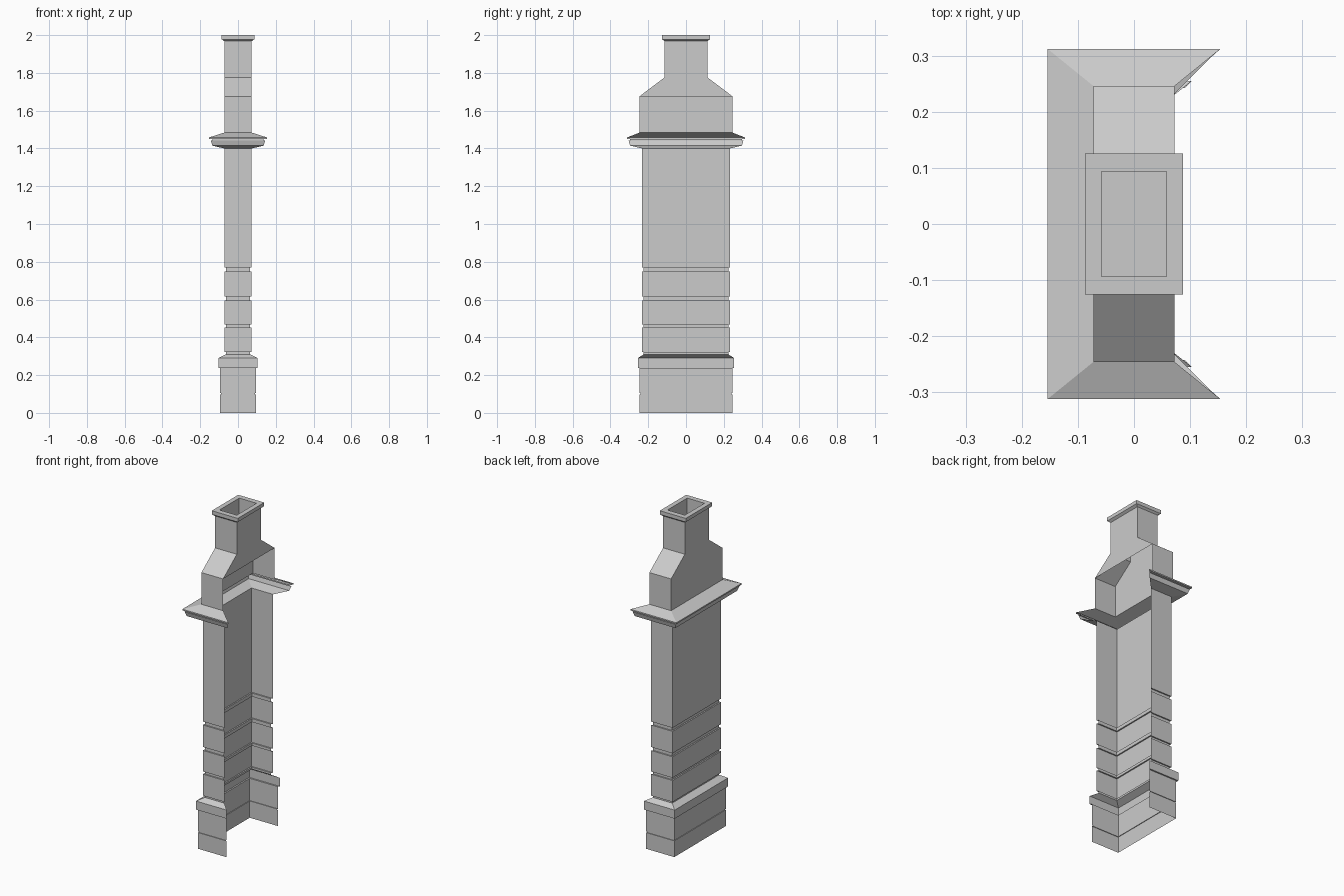
import bpy
import bmesh

default = bpy.data.objects.get("Cube")
if default:
    bpy.data.objects.remove(default, do_unlink=True)

GREY = (0.6, 0.6, 0.6, 1.0)
stone = bpy.data.materials.new("grey_stone")
stone.use_nodes = True
stone.diffuse_color = GREY
bsdf = next(n for n in stone.node_tree.nodes if n.type == 'BSDF_PRINCIPLED')
bsdf.inputs["Base Color"].default_value = GREY


def shell(name, profile, open_side=True, floor=False):
    """Stack mitred rectangles (z, half x, half y) into a thin shell.
    With open_side the +x wall is left out."""
    bm = bmesh.new()
    rings = []
    for z, hx, hy in profile:
        corners = ((hx, hy), (-hx, hy), (-hx, -hy), (hx, -hy))
        rings.append([bm.verts.new((x, y, z)) for x, y in corners])
    sides = 3 if open_side else 4
    for low, high in zip(rings, rings[1:]):
        for i in range(sides):
            j = (i + 1) % 4
            bm.faces.new((low[i], low[j], high[j], high[i]))
    if floor:
        bm.faces.new(rings[-1])
    mesh = bpy.data.meshes.new(name)
    bm.to_mesh(mesh)
    bm.free()
    mesh.materials.append(stone)
    obj = bpy.data.objects.new(name, mesh)
    bpy.context.collection.objects.link(obj)
    return obj


SHAFT = (0.0725, 0.232)
HOOD = (0.0725, 0.246)
STACK = (0.0725, 0.115)
BASE = (0.094, 0.246)
LIP = (0.103, 0.255)
CAP = (0.087, 0.126)
FLUE = (0.058, 0.094)


def inset(size, d):
    return (size[0] - d, size[1] - d)


# Plinth with a fine joint and a sloped lip
joint = inset(BASE, 0.004)
shell("plinth", [
    (0.0, *BASE), (0.098, *BASE), (0.098, *joint), (0.104, *joint),
    (0.104, *BASE), (0.238, *BASE), (0.238, *LIP), (0.29, *LIP),
    (0.31, *inset(SHAFT, 0.008))])

# Shaft with recessed joints between the lower blocks
recess = inset(SHAFT, 0.008)
shaft = [(0.31, *recess)]
for bottom, top in ((0.322, 0.452), (0.468, 0.595), (0.616, 0.749), (0.77, 1.4)):
    shaft += [(bottom, *recess), (bottom, *SHAFT), (top, *SHAFT)]
    if top < 1:
        shaft.append((top, *recess))
shell("shaft", shaft)

# Mitred cornice
shell("cornice", [
    (1.4, *SHAFT), (1.415, 0.136, 0.296), (1.442, 0.144, 0.304),
    (1.442, 0.136, 0.296), (1.45, 0.136, 0.296), (1.45, 0.154, 0.312),
    (1.458, 0.154, 0.312), (1.484, *HOOD)])

# Hood walls, open on one side, then the closed sloping shoulders
shell("hood_walls", [(1.484, *HOOD), (1.676, *HOOD)])
shell("hood_shoulders", [(1.676, *HOOD), (1.775, *STACK)], open_side=False)

# Stack and its hollow cap
shell("stack", [(1.775, *STACK), (1.968, *STACK)], open_side=False)
shell("cap", [
    (1.968, *STACK), (1.978, *CAP), (2.0, *CAP), (2.0, *FLUE),
    (1.88, *FLUE)], open_side=False, floor=True)
